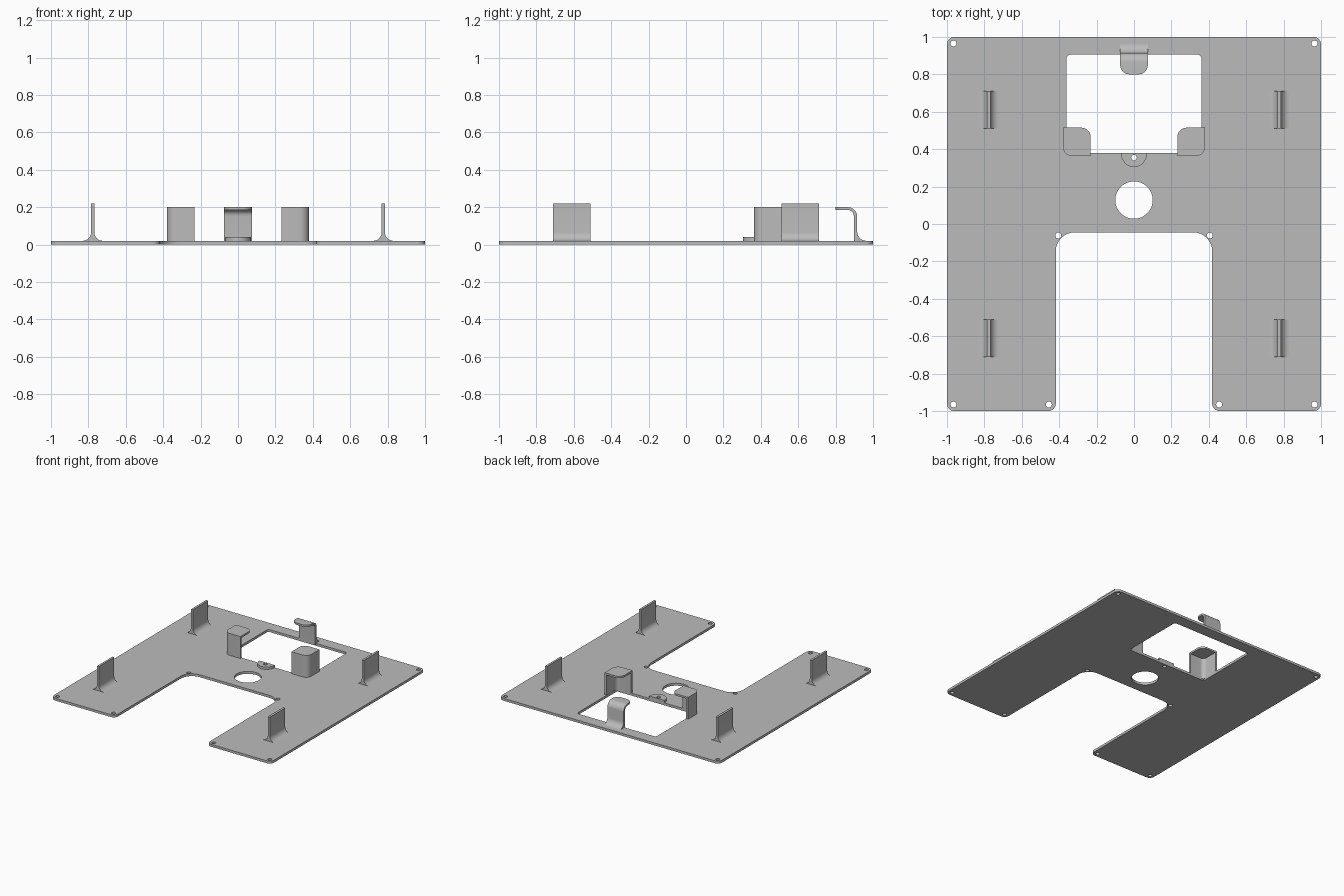
import bpy, bmesh, math
from mathutils import Vector

cube = bpy.data.objects.get("Cube")
if cube:
    bpy.data.objects.remove(cube, do_unlink=True)

grey = bpy.data.materials.new("light grey plastic")
grey.use_nodes = True
COLOUR = (0.5, 0.5, 0.5, 1)
grey.diffuse_color = COLOUR
grey.node_tree.nodes["Principled BSDF"].inputs["Base Color"].default_value = COLOUR

T = 0.02      # plate thickness
TOP = 0.2     # clip height


def rounded(points, steps=8):
    """Polygon of (a, b, radius) corners, each replaced by a fillet arc."""
    out = []
    for i, (a, b, r) in enumerate(points):
        p = Vector((a, b))
        if r == 0:
            out.append(p)
            continue
        u = (Vector(points[i - 1][:2]) - p).normalized()
        v = (Vector(points[(i + 1) % len(points)][:2]) - p).normalized()
        half = u.angle(v) / 2
        centre = p + (u + v).normalized() * (r / math.sin(half))
        start = p + u * (r / math.tan(half)) - centre
        end = p + v * (r / math.tan(half)) - centre
        sweep = math.pi - 2 * half
        for k in range(steps + 1):
            t = k / steps
            out.append(centre + (start * math.sin((1 - t) * sweep)
                                 + end * math.sin(t * sweep)) / math.sin(sweep))
    return out


def circle(x, y, r, n=24):
    return [Vector((x + r * math.cos(k * math.tau / n), y + r * math.sin(k * math.tau / n)))
            for k in range(n)]


def prism(name, loops, lo, hi, axis="z", round_tip=None):
    """Extrude an outline with optional holes between lo and hi."""
    place = {"z": lambda p, d: (p.x, p.y, d),
             "x": lambda p, d: (d, p.x, p.y),
             "y": lambda p, d: (p.x, d, p.y)}[axis]
    bm = bmesh.new()
    rims = ([], [])
    for loop in loops:
        rings = [[bm.verts.new(place(p, d)) for p in loop] for d in (lo, hi)]
        n = len(loop)
        for i in range(n):
            j = (i + 1) % n
            bm.faces.new((rings[0][i], rings[0][j], rings[1][j], rings[1][i]))
        for rim, ring in zip(rims, rings):
            rim.append(ring)
    for rim in rims:
        if len(rim) == 1:
            bm.faces.new(rim[0])
        else:
            edges = [bm.edges.get((r[i - 1], r[i])) for r in rim for i in range(len(r))]
            bmesh.ops.triangle_fill(bm, edges=edges, use_beauty=True)
    if round_tip:
        y, radius = round_tip
        tips = [e for e in bm.edges if all(abs(v.co.y - y) < 1e-4 for v in e.verts)
                and abs(e.verts[0].co.x - e.verts[1].co.x) < 1e-4]
        bmesh.ops.bevel(bm, geom=tips, offset=radius, segments=8, profile=0.5, affect="EDGES")
    bmesh.ops.recalc_face_normals(bm, faces=bm.faces)
    mesh = bpy.data.meshes.new(name)
    bm.to_mesh(mesh)
    bm.free()
    mesh.materials.append(grey)
    ob = bpy.data.objects.new(name, mesh)
    bpy.context.collection.objects.link(ob)
    bpy.ops.object.select_all(action="DESELECT")
    ob.select_set(True)
    bpy.context.view_layer.objects.active = ob
    bpy.ops.object.shade_smooth_by_angle(angle=math.radians(30))
    return ob


# Base plate: two arms, window, round opening and screw holes
half_outline = [(1, 1, 0.04), (1, -1, 0.04), (0.418, -1, 0.04), (0.418, -0.045, 0.1)]
outline = half_outline + [(-x, y, r) for x, y, r in reversed(half_outline)]
window = [(0.36, 0.905, 0.02), (0.36, 0.38, 0), (-0.36, 0.38, 0), (-0.36, 0.905, 0.02)]
screws = [(s * x, y) for s in (-1, 1)
          for x, y in ((0.965, 0.965), (0.965, -0.965), (0.455, -0.965), (0.405, -0.062))]
tab_hole = circle(0, 0.355, 0.015, 16)
prism("base_plate",
      [rounded(outline), rounded(window), circle(0, 0.128, 0.1, 48), tab_hole]
      + [circle(x, y, 0.016, 16) for x, y in screws], 0, T)

# Upright fins with flared feet
X, W, FOOT = 0.777, 0.009, 0.045
for s, side in ((1, "left"), (-1, "right")):
    for y, end in ((0.61, "back"), (-0.61, "front")):
        edge = [(W, 0.22, 0), (W, T, FOOT), (W + FOOT + 0.001, T, 0), (W + FOOT + 0.001, T / 2, 0)]
        fin = edge + [(-a, b, r) for a, b, r in reversed(edge)]
        prism(f"{end}_{side}_fin", [rounded([(s * X + a, b, r) for a, b, r in fin])],
              y - 0.1, y + 0.1, "y")

# Corner clips: L-shaped walls closed by a lid, open towards the window
for s, side in ((1, "left"), (-1, "right")):
    wall = [(0.38, 0.515, 0), (0.38, 0.363, 0.05), (0.232, 0.363, 0),
            (0.232, 0.38, 0), (0.362, 0.38, 0.033), (0.362, 0.515, 0)]
    lid = [(0.38, 0.515, 0), (0.38, 0.363, 0.05), (0.232, 0.363, 0), (0.232, 0.515, 0.05)]
    prism(f"{side}_clip_wall", [rounded([(s * x, y, r) for x, y, r in wall])], T / 2, TOP - 0.015)
    prism(f"{side}_clip_lid", [rounded([(s * x, y, r) for x, y, r in lid])], TOP - 0.015, TOP)

# Back hook bent over the window, with a flared foot and rounded tip
hook = [(0.8, TOP - 0.015, 0), (0.8, TOP, 0), (0.915, TOP, 0.05), (0.915, T, 0.05),
        (0.97, T, 0), (0.97, T / 2, 0), (0.897, T / 2, 0), (0.897, TOP - 0.015, 0.032)]
prism("back_hook", [rounded(hook)], -0.074, 0.074, "x", round_tip=(0.8, 0.05))

# Half-round screw tab at the window's front edge
arc = [Vector((0.07 * math.cos(a), 0.38 - 0.076 * math.sin(a)))
       for a in (k * math.pi / 20 for k in range(21))]
prism("screw_tab", [arc, tab_hole], T, 2 * T)
